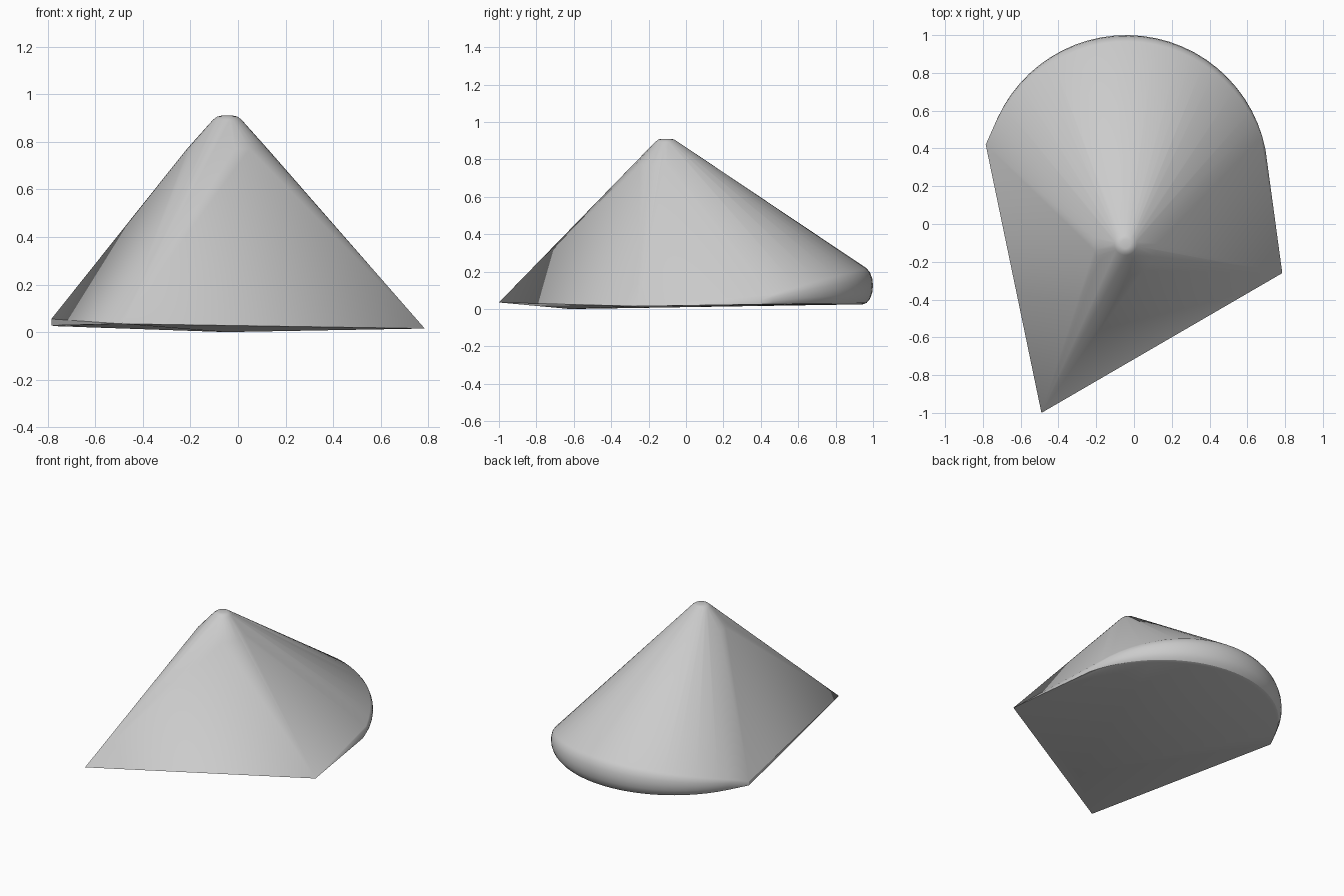
import bpy, bmesh
from math import sin, cos, radians, pi

if "Cube" in bpy.data.objects:
    bpy.data.objects.remove(bpy.data.objects["Cube"])

pts = []

# Pointed front corners, shallow belly and the thin left end of the rim
pts += [(-0.49, -1.0, 0.035), (0.785, -0.26, 0.015), (-0.05, -0.62, 0.0),
        (-0.785, 0.42, 0.028), (-0.785, 0.42, 0.055)]

# Rounded rim at the back: a half ring, thick in the middle and thin at the ends
N, SEG = 28, 8
for i in range(N + 1):
    u = i / N
    a = radians(11 + u * 156)
    s = max(sin(pi * u), 0.0) ** 0.75
    half = 0.01 + 0.09 * s
    inset = 0.055 * s
    for k in range(SEG + 1):
        b = -pi / 2 + pi * k / SEG
        r = 0.75 - inset + inset * cos(b)
        pts.append((-0.04 + r * cos(a), 0.25 + r * sin(a), 0.025 + half + half * sin(b)))

# Peak: wide shoulder ring up to a small rounded tip
for r, z in [(0.17, 0.77), (0.06, 0.893), (0.043, 0.906), (0.025, 0.91)]:
    for i in range(32):
        a = 2 * pi * i / 32
        pts.append((-0.045 + r * cos(a), -0.105 + r * sin(a), z))

# Stretch one skin around all the parts
bm = bmesh.new()
for p in pts:
    bm.verts.new(p)
res = bmesh.ops.convex_hull(bm, input=bm.verts[:])
bmesh.ops.delete(bm, geom=[v for v in bm.verts if not v.link_faces], context='VERTS')
bmesh.ops.recalc_face_normals(bm, faces=bm.faces[:])
mesh = bpy.data.meshes.new("pointed_shell")
bm.to_mesh(mesh)
bm.free()
shell = bpy.data.objects.new("pointed_shell", mesh)
bpy.context.collection.objects.link(shell)
bpy.context.view_layer.objects.active = shell
shell.select_set(True)
bpy.ops.object.shade_smooth_by_angle(angle=radians(25))
